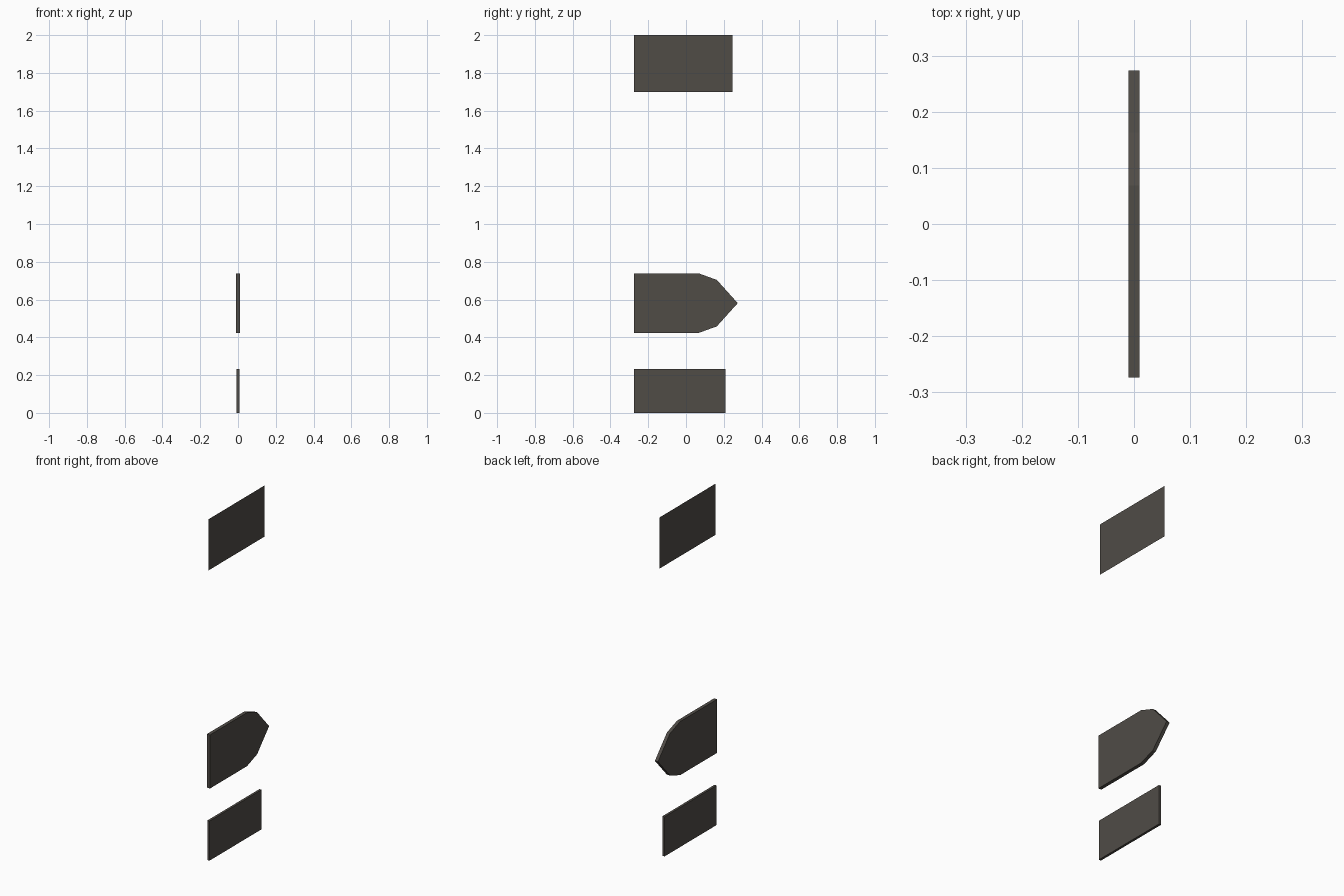
import bpy, bmesh

if "Cube" in bpy.data.objects:
    bpy.data.objects.remove(bpy.data.objects["Cube"])

# single dark warm grey
mat = bpy.data.materials.new("dark_grey")
mat.diffuse_color = (0.08, 0.072, 0.062, 1)
mat.use_nodes = True
mat.node_tree.nodes["Principled BSDF"].inputs["Base Color"].default_value = mat.diffuse_color


def plate(name, outline, half):
    """Flat sign plate: (y, z) outline, extruded to +-half along x (0 = sheet)."""
    bm = bmesh.new()
    face = bm.faces.new([bm.verts.new((-half, y, z)) for y, z in outline])
    if half:
        ext = bmesh.ops.extrude_face_region(bm, geom=[face], use_keep_orig=True)
        moved = [v for v in ext["geom"] if isinstance(v, bmesh.types.BMVert)]
        bmesh.ops.translate(bm, verts=moved, vec=(2 * half, 0, 0))
        bmesh.ops.recalc_face_normals(bm, faces=bm.faces)
    me = bpy.data.meshes.new(name)
    bm.to_mesh(me)
    bm.free()
    me.materials.append(mat)
    ob = bpy.data.objects.new(name, me)
    bpy.context.collection.objects.link(ob)


def rect(y0, y1, z0, z1):
    return [(y0, z0), (y1, z0), (y1, z1), (y0, z1)]


BACK = -0.274
# lower rectangular plate
plate("lower_plate", rect(BACK, 0.209, 0.0, 0.232), 0.007)
# middle plate with pointed end
plate("pointed_plate", [(BACK, 0.424), (0.069, 0.424), (0.163, 0.458),
                        (0.274, 0.581), (0.163, 0.704), (0.069, 0.738),
                        (BACK, 0.738)], 0.01)
# upper thin sheet
plate("upper_sheet", rect(BACK, 0.245, 1.70, 2.0), 0)
